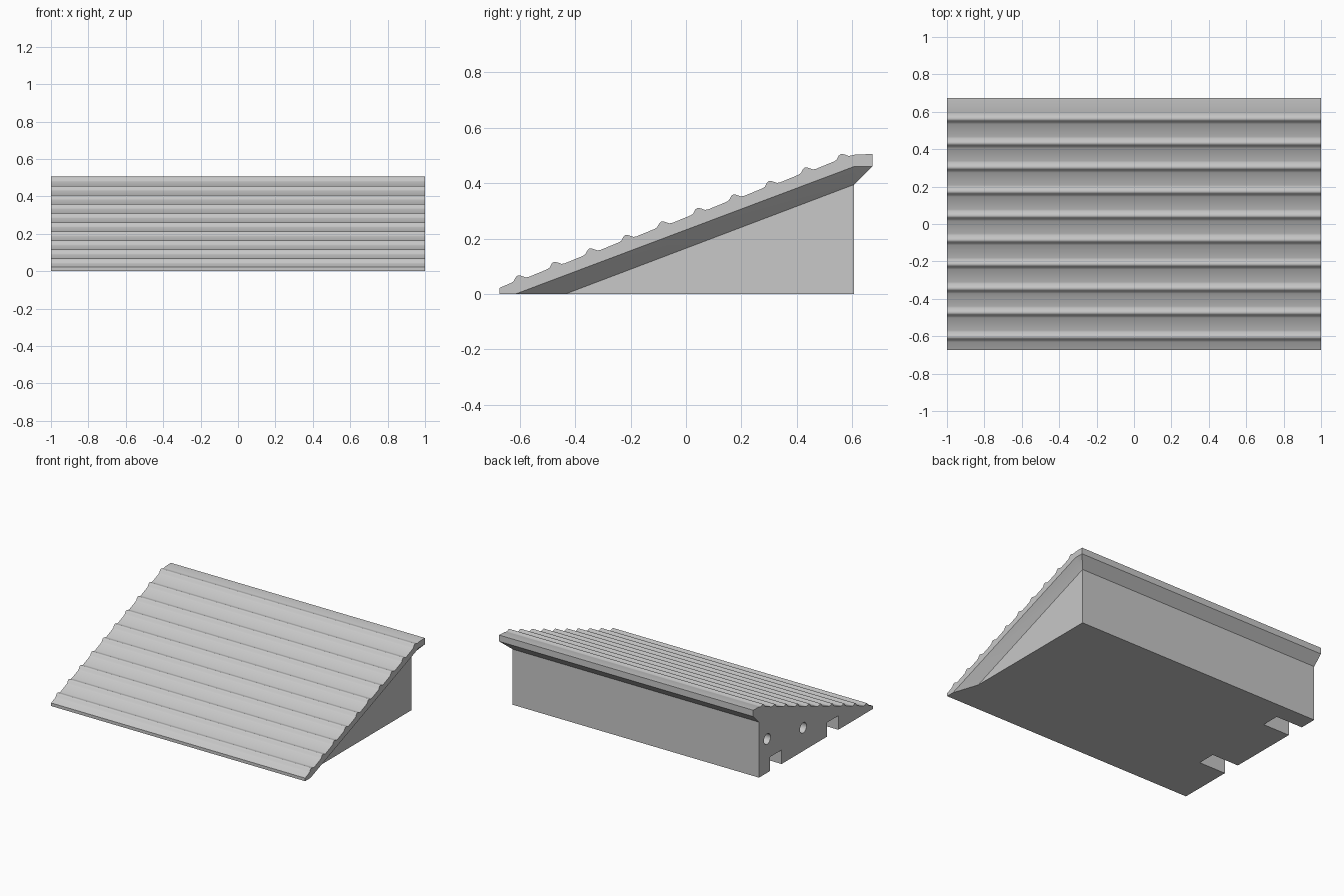
import bpy
import bmesh
import math
from mathutils import Matrix, Vector

if "Cube" in bpy.data.objects:
    bpy.data.objects.remove(bpy.data.objects["Cube"])

grey = bpy.data.materials.new("plain_grey")
grey.use_nodes = True
grey.diffuse_color = (0.58, 0.58, 0.58, 1)
grey.node_tree.nodes["Principled BSDF"].inputs["Base Color"].default_value = grey.diffuse_color


def make_object(name, bm):
    bmesh.ops.recalc_face_normals(bm, faces=bm.faces[:])
    mesh = bpy.data.meshes.new(name)
    bm.to_mesh(mesh)
    bm.free()
    mesh.materials.append(grey)
    obj = bpy.data.objects.new(name, mesh)
    bpy.context.collection.objects.link(obj)
    return obj


# Dimensions
LEFT, RIGHT, INNER = -1.0, 1.0, 0.94
FRONT, BACK, WALL = -0.673, 0.673, 0.607
LIP, WALL_TOP, TOP = 0.46, 0.395, 0.505
PITCH, RISE, RIDGES = 0.1295, 0.0487, 10

# Ribbed top profile, from front edge to back edge
ridge = [(-0.026, -0.027), (-0.017, -0.021), (-0.009, -0.006), (-0.003, -0.001),
         (0.004, 0.0), (0.012, -0.002), (0.026, -0.007), (0.036, -0.006)]
profile = [(FRONT, 0), (FRONT, 0.022)]
for i in range(RIDGES):
    y0, z0 = -0.605 + i * PITCH, 0.067 + i * RISE
    profile += [(y0 + dy, z0 + dz) for dy, dz in ridge]
profile += [(0.61, 0.503), (BACK, TOP)]

# Ramp body: ribbed deck overhanging an inset base at the back and one end
bm = bmesh.new()
left = [bm.verts.new((LEFT, y, z)) for y, z in profile]
right = [bm.verts.new((RIGHT, y, z)) for y, z in profile]
for a, b, c, d in zip(left, left[1:], right[1:], right):
    bm.faces.new((a, b, c, d))

left_lip = bm.verts.new((LEFT, BACK, LIP))
left_wall_top = bm.verts.new((LEFT, WALL, WALL_TOP))
left_wall_foot = bm.verts.new((LEFT, WALL, 0))
lip = bm.verts.new((RIGHT, BACK, LIP))
lip_corner = bm.verts.new((RIGHT, WALL, LIP))
lip_foot = bm.verts.new((RIGHT, -0.615, 0))
base_front = bm.verts.new((INNER, -0.435, 0))
base_top = bm.verts.new((INNER, WALL, WALL_TOP))
base_foot = bm.verts.new((INNER, WALL, 0))

for face in (
    left + [left_lip, left_wall_top, left_wall_foot],
    right + [lip, lip_corner, lip_foot],
    [left[-1], right[-1], lip, left_lip],
    [left_lip, lip, base_top, left_wall_top],
    [left_wall_top, base_top, base_foot, left_wall_foot],
    [lip_foot, lip_corner, base_top, base_front],
    [lip_corner, lip, base_top],
    [base_front, base_top, base_foot],
    [right[0], lip_foot, base_front, base_foot, left_wall_foot, left[0]],
):
    bm.faces.new(face)
ramp = make_object("ramp_body", bm)


# Connector slots and round sockets in the flush end
def slot_cutter(y):
    bm = bmesh.new()
    place = Matrix.Translation(Vector((LEFT, y, 0))) @ Matrix.Diagonal((0.42, 0.13, 0.2, 1))
    bmesh.ops.create_cube(bm, size=1, matrix=place)
    return make_object("slot_cutter", bm)


def socket_cutter(y, z):
    bm = bmesh.new()
    place = Matrix.Translation(Vector((LEFT, y, z))) @ Matrix.Rotation(math.pi / 2, 4, "Y")
    bmesh.ops.create_cone(bm, cap_ends=True, segments=32, radius1=0.037,
                          radius2=0.037, depth=0.4, matrix=place)
    return make_object("socket_cutter", bm)


bpy.context.view_layer.objects.active = ramp
for cutter in (slot_cutter(0.418), slot_cutter(-0.22),
               socket_cutter(0.515, 0.24), socket_cutter(0.11, 0.165)):
    cutter.hide_render = True
    cut = ramp.modifiers.new("cut", "BOOLEAN")
    cut.operation = "DIFFERENCE"
    cut.solver = "EXACT"
    cut.object = cutter
    bpy.ops.object.modifier_apply(modifier=cut.name)
    bpy.data.objects.remove(cutter)

# Soft ridges, crisp edges
bpy.ops.object.select_all(action="DESELECT")
ramp.select_set(True)
bpy.ops.object.shade_smooth_by_angle(angle=math.radians(35))
